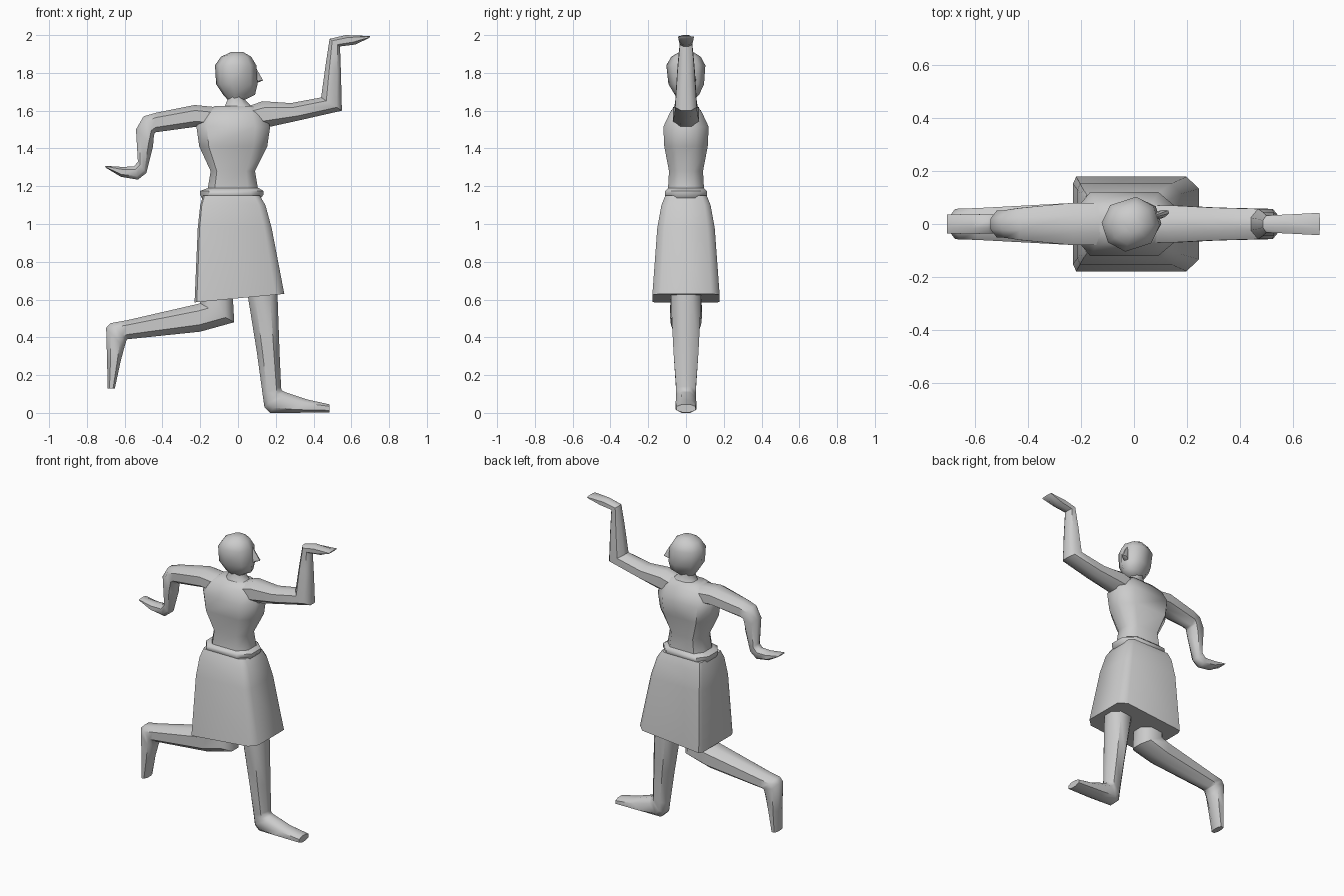
import bpy, bmesh, math
from mathutils import Vector, Matrix

# Cross-sections: u runs across the outline, v runs along depth
ROUND = [(-1, -.42), (-.5, -1), (.5, -1), (1, -.42), (1, .42), (.5, 1), (-.5, 1), (-1, .42)]
TORSO = [(-1, -.45), (-.72, -1), (.6, -1), (1, -.45), (1, .45), (.6, 1), (-.72, 1), (-1, .45)]
SKIRT = [(-1, -.85), (-.95, -1), (.8, -1), (1, -.75), (1, .75), (.8, 1), (-.95, 1), (-1, .85)]


def loft(name, sections, shape=ROUND, angle=50, turn=0):
    """Skin sections (ax, az, bx, bz, half_depth) given by two outline points."""
    bm = bmesh.new()
    rings = []
    for ax, az, bx, bz, d in sections:
        a, b = Vector((ax, 0, az)), Vector((bx, 0, bz))
        mid, half = (a + b) / 2, (b - a) / 2
        rings.append([bm.verts.new(mid + half * u + Vector((0, d * v, 0))) for u, v in shape])
    n = len(shape)
    for r, s in zip(rings, rings[1:]):
        for i in range(n):
            j = (i + 1) % n
            bm.faces.new((r[i], r[j], s[j], s[i]))
    bm.faces.new(rings[0])
    bm.faces.new(rings[-1])
    bmesh.ops.recalc_face_normals(bm, faces=bm.faces)
    if turn:
        bmesh.ops.rotate(bm, verts=bm.verts, cent=(-.01, 0, 0),
                         matrix=Matrix.Rotation(math.radians(turn), 3, 'Z'))
    me = bpy.data.meshes.new(name)
    bm.to_mesh(me)
    bm.free()
    ob = bpy.data.objects.new(name, me)
    bpy.context.collection.objects.link(ob)
    bpy.ops.object.select_all(action='DESELECT')
    ob.select_set(True)
    bpy.context.view_layer.objects.active = ob
    bpy.ops.object.shade_smooth_by_angle(angle=math.radians(angle))
    return ob


def level(rows):
    """Rows (z, left, right, half_depth) to level sections."""
    return [(l, z, r, z, d) for z, l, r, d in rows]


# Torso with waist
loft("torso", level([
    (1.14, -.17, .11, .095), (1.19, -.16, .105, .095), (1.28, -.145, .09, .09),
    (1.41, -.205, .155, .115), (1.515, -.22, .17, .12), (1.59, -.19, .14, .085),
    (1.625, -.12, .10, .06)]), TORSO)

# Belt
loft("belt", level([
    (1.135, -.19, .12, .105), (1.155, -.2, .135, .112), (1.175, -.2, .135, .11),
    (1.19, -.16, .11, .095)]), TORSO)

# Skirt with sloping hem
loft("skirt", [
    (-.185, 1.15, .115, 1.15, .11), (-.2, 1.10, .145, 1.10, .13),
    (-.213, .98, .178, .98, .152), (-.23, .585, .245, .63, .178)], SKIRT)

# Neck and head, turned slightly
loft("neck", level([(1.60, -.09, .09, .065), (1.625, -.07, .07, .055),
                    (1.67, -.05, .025, .045), (1.72, -.06, .03, .045)]))
loft("head", level([
    (1.655, -.05, .03, .035), (1.685, -.075, .088, .055), (1.74, -.11, .098, .082),
    (1.84, -.115, .09, .092), (1.885, -.085, .065, .07), (1.91, -.035, .025, .035)]),
    turn=18)
loft("nose", level([(1.745, .06, .10, .016), (1.76, .06, .138, .014),
                    (1.84, .06, .092, .008)]), turn=18)

# Raised arm with flat hand
loft("raised_arm", [
    (.03, 1.615, .03, 1.50, .07), (.13, 1.65, .17, 1.515, .07),
    (.28, 1.64, .33, 1.55, .062), (.44, 1.67, .55, 1.60, .057),
    (.465, 1.85, .545, 1.80, .045), (.485, 1.98, .54, 1.94, .032),
    (.57, 2.0, .62, 1.95, .036), (.70, 1.995, .695, 1.985, .042)])

# Lowered arm with flat hand
loft("lowered_arm", [
    (-.08, 1.615, -.08, 1.50, .08), (-.23, 1.63, -.22, 1.515, .08),
    (-.43, 1.59, -.44, 1.485, .06), (-.50, 1.57, -.445, 1.47, .052),
    (-.54, 1.50, -.45, 1.41, .05), (-.53, 1.33, -.485, 1.27, .035),
    (-.55, 1.305, -.53, 1.235, .035), (-.61, 1.302, -.62, 1.25, .038),
    (-.705, 1.308, -.70, 1.298, .035)])

# Standing leg with foot
loft("standing_leg", [
    (.04, .70, .21, .70, .08), (.055, .60, .21, .60, .08), (.10, .32, .22, .32, .066),
    (.13, .10, .228, .14, .052), (.14, .03, .23, .12, .052), (.17, 0, .25, .11, .053),
    (.28, 0, .37, .07, .055), (.485, .003, .485, .045, .05)])

# Trailing leg bent at the knee
loft("trailing_leg", [
    (-.2, .66, -.03, .66, .08), (-.2, .58, -.02, .48, .084), (-.22, .575, -.2, .43, .08),
    (-.59, .49, -.585, .39, .06), (-.675, .475, -.59, .385, .058),
    (-.698, .45, -.602, .345, .057), (-.693, .27, -.622, .27, .05),
    (-.69, .13, -.652, .13, .045)])
